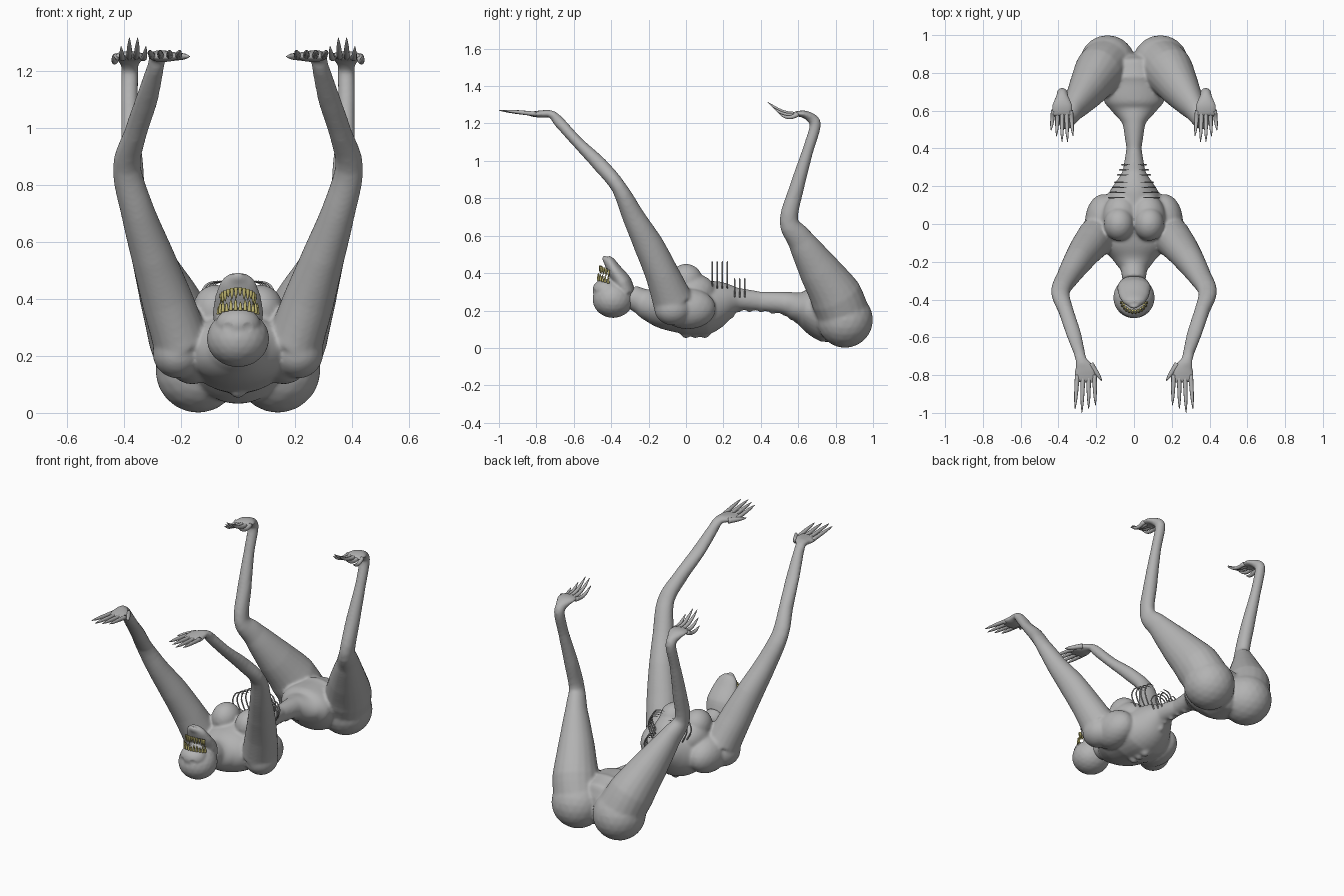
import bpy, bmesh, math
from mathutils import Vector, Matrix
from mathutils.geometry import interpolate_bezier

cube = bpy.data.objects.get("Cube")
if cube:
    bpy.data.objects.remove(cube)


def material(name, red, green, blue):
    color = (red, green, blue, 1)
    mat = bpy.data.materials.new(name)
    mat.use_nodes = True
    mat.diffuse_color = color
    mat.node_tree.nodes["Principled BSDF"].inputs["Base Color"].default_value = color
    return mat


SKIN = material("grey skin", .45, .45, .45)
TOOTH = material("yellow tooth", .55, .49, .17)
ACROSS, ALONG = Vector((1, 0, 0)), Vector((0, 1, 0))


def loft(bm, stations, side=1, ref=ACROSS, sides=20, steps=4):
    """Closed smooth tube through (x, y, z, half width[, half depth]) stations."""
    centres = [Vector((s[0] * side, s[1], s[2])) for s in stations]
    radii = [Vector((s[3], s[-1])) for s in stations]
    last = len(stations) - 1
    path, sizes = [], []
    for i in range(last):
        start, end = centres[i], centres[i + 1]
        handle_a = start + (end - centres[max(i - 1, 0)]) / 6
        handle_b = end - (centres[min(i + 2, last)] - start) / 6
        path += interpolate_bezier(start, handle_a, handle_b, end, steps + 1)[:steps]
        sizes += [radii[i].lerp(radii[i + 1], k / steps) for k in range(steps)]
    path.append(centres[-1])
    sizes.append(radii[-1])
    rings = []
    for i, (centre, size) in enumerate(zip(path, sizes)):
        tangent = (path[min(i + 1, len(path) - 1)] - path[max(i - 1, 0)]).normalized()
        wide = (ref - tangent * ref.dot(tangent)).normalized()
        deep = tangent.cross(wide)
        angles = [math.tau * k / sides for k in range(sides)]
        rings.append([bm.verts.new(centre + wide * size.x * math.cos(angle)
                                   + deep * size.y * math.sin(angle)) for angle in angles])
    for lower, upper in zip(rings, rings[1:]):
        for k in range(sides):
            n = (k + 1) % sides
            bm.faces.new((lower[k], lower[n], upper[n], upper[k]))
    bm.faces.new(rings[0][::-1])
    bm.faces.new(rings[-1])


def spike(bm, root, tip, radius, side=1, sag=0):
    """Tapered digit or tooth, optionally sagging between root and tip."""
    stations = []
    for step, taper in enumerate((1, .9, .8, .6, .1)):
        t = step / 4
        point = Vector(root).lerp(Vector(tip), t)
        point.z -= sag * math.sin(math.pi * t)
        stations.append((*point, radius * taper))
    loft(bm, stations, side, sides=10, steps=2)


def ball(bm, centre, radii):
    matrix = Matrix.Translation(centre) @ Matrix.Diagonal((*radii, 1))
    bmesh.ops.create_icosphere(bm, subdivisions=3, radius=1, matrix=matrix)


def finish(bm, name, mat):
    bmesh.ops.recalc_face_normals(bm, faces=bm.faces[:])
    for face in bm.faces:
        face.smooth = True
    mesh = bpy.data.meshes.new(name)
    bm.to_mesh(mesh)
    bm.free()
    mesh.materials.append(mat)
    obj = bpy.data.objects.new(name, mesh)
    bpy.context.scene.collection.objects.link(obj)
    return obj


def fuse(obj, voxel, cutter=None):
    """Merge overlapping forms into one smooth skin."""
    remesh = obj.modifiers.new("fuse", 'REMESH')
    remesh.mode = 'VOXEL'
    remesh.voxel_size = voxel
    remesh.use_smooth_shade = True
    if cutter:
        hollow = obj.modifiers.new("hollow", 'BOOLEAN')
        hollow.operation = 'DIFFERENCE'
        hollow.object = cutter
    soften = obj.modifiers.new("soften", 'SMOOTH')
    soften.factor = .5
    soften.iterations = 9


# Neck, torso, waist and pelvis as (y, z, half width, half depth)
trunk = [(-.3, .28, .06, .06), (-.24, .25, .07, .07), (-.19, .23, .11, .09),
         (-.12, .22, .17, .12), (0, .22, .19, .15), (.1, .22, .17, .15), (.2, .25, .11, .11),
         (.28, .26, .06, .06), (.4, .25, .04, .05), (.53, .24, .06, .06), (.6, .22, .12, .08),
         (.65, .21, .16, .11), (.75, .18, .17, .15), (.86, .17, .13, .13), (.9, .17, .05, .06)]
bm = bmesh.new()
loft(bm, [(0, *station) for station in trunk], sides=32)

# Spine knuckles along the underside, at each station and halfway between
knuckled = [Vector(station) for station in trunk[4:12]]
for here, beyond in zip(knuckled, knuckled[1:]):
    for y, z, _, depth in (here, here.lerp(beyond, .5)):
        radius = .01 + depth / 8
        ball(bm, (0, y, z - depth + radius / 3), (radius, radius, radius))

for s in (1, -1):
    ball(bm, (s * .08, 0, .36), (.08, .09, .09))        # breast
    ball(bm, (s * .07, .03, .3), (.1, .13, .1))         # chest
    ball(bm, (s * .16, .01, .21), (.1, .15, .11))       # flank
    ball(bm, (s * .21, -.07, .21), (.09, .1, .09))      # shoulder
    ball(bm, (s * .14, .85, .15), (.15, .15, .15))      # buttock
    # Arm down to the palm
    loft(bm, [(.2, -.07, .25, .1, .11), (.25, -.13, .4, .09), (.3, -.2, .55, .075, .08),
              (.35, -.28, .7, .06), (.39, -.36, .86, .05, .04), (.36, -.46, .98, .04),
              (.32, -.58, 1.1, .04, .03), (.29, -.68, 1.21, .03), (.28, -.72, 1.25, .03, .02),
              (.26, -.78, 1.25, .06, .02), (.26, -.84, 1.25, .06, .01)], s)
    # Leg down to the sole
    loft(bm, [(.14, .85, .16, .14), (.19, .8, .28, .13, .14), (.25, .71, .42, .1, .11),
              (.32, .61, .58, .06, .07), (.36, .55, .68, .04, .05), (.37, .59, .85, .04),
              (.38, .65, 1.05, .03), (.38, .69, 1.18, .03), (.38, .68, 1.22, .03),
              (.38, .63, 1.25, .055, .02), (.38, .57, 1.25, .055, .01)], s)
fuse(finish(bm, "body", SKIN), .008)

# Eye socket cutters
bm = bmesh.new()
for s in (1, -1):
    ball(bm, (s * .06, -.51, .3), (.05, .03, .03))
sockets = finish(bm, "eye_socket_cutter", SKIN)
sockets.hide_render = True
sockets.hide_viewport = True

# Head hanging upside down with an open jaw
bm = bmesh.new()
ball(bm, (0, -.39, .26), (.11, .11, .1))
ball(bm, (0, -.43, .31), (.08, .07, .06))
loft(bm, [(0, -.32, .29, .08, .05), (0, -.34, .35, .09, .05), (0, -.38, .41, .08, .04),
          (0, -.41, .46, .06, .03), (0, -.43, .48, .03, .02), (0, -.43, .49, .01)])
fuse(finish(bm, "head", SKIN), .006, sockets)

# Two arched rows of teeth
for name, width, root, arch, length in (("upper_teeth", .07, .34, .02, .04),
                                        ("lower_teeth", .06, .41, .03, -.04)):
    bm = bmesh.new()
    count = 12
    for i in range(count):
        angle = math.pi * (i / (count - 1) - .5) * .85
        x, y = width * math.sin(angle), -.4 - width * math.cos(angle)
        z = root + arch * math.cos(angle)
        spike(bm, (x, y, z), (x, y, z + length * (1 if i % 3 else .75)), .007)
    finish(bm, name, TOOTH)

for s, label in ((1, "left"), (-1, "right")):
    # Fingers and thumb
    bm = bmesh.new()
    for i in range(4):
        x, spread = .21 + .03 * i, .006 * (i - 1)
        spike(bm, (x, -.8, 1.25), (x + spread, -1 + .02 * abs(i - 2), 1.27), .013, s)
    spike(bm, (.23, -.74, 1.25), (.17, -.83, 1.25), .016, s)
    finish(bm, label + "_fingers", SKIN)

    # Clawed toes
    bm = bmesh.new()
    for i in range(5):
        x, spread = .335 + .023 * i, .006 * (i - 2)
        tip = .42 + .03 * abs(i - 1.5)
        spike(bm, (x, .6, 1.25), (x + spread, tip, 1.75 - tip), .013, s, sag=.02)
    finish(bm, label + "_toes", SKIN)

    # Bare ribs curling up from the belly, in a tall and a short group
    bm = bmesh.new()
    for first, gap, count, base, top in ((.14, .027, 4, .32, .46), (.26, .027, 3, .27, .37)):
        for i in range(count):
            y = first + gap * i
            reach = .19 - y * .4
            loft(bm, [(reach * .75, y, base, .004), (reach, y, (base + top) / 2, .004),
                      (reach * .85, y, top - .015, .004), (reach * .6, y, top, .003),
                      (reach * .35, y, top, .001)], s, ALONG, sides=8)
    finish(bm, label + "_ribs", SKIN)
